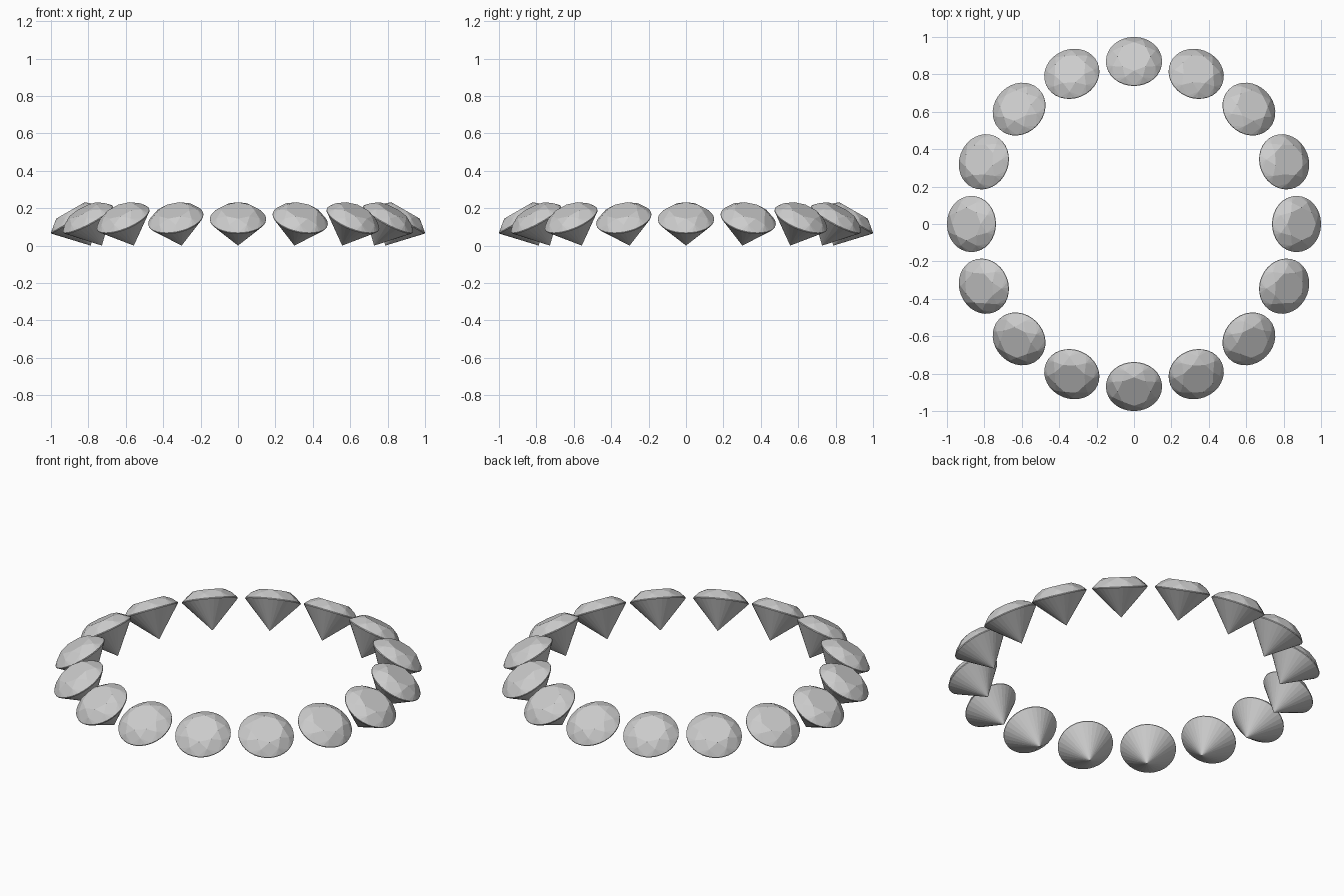
import bpy, bmesh, math
from mathutils import Matrix

if "Cube" in bpy.data.objects:
    bpy.data.objects.remove(bpy.data.objects["Cube"])

COUNT, RING_R, TILT = 16, 0.869, math.radians(30)
R, TABLE_R, CROWN, PAVILION, GIRDLE = 0.15, 0.088, 0.054, 0.163, 0.005


def ring(bm, n, radius, z, offset=0.0):
    for i in range(n):
        a = 2 * math.pi * i / n + offset
        bm.verts.new((radius * math.cos(a), radius * math.sin(a), z))


# brilliant-cut gem: table, star/kite corners, girdle band and culet, joined by a convex hull
bm = bmesh.new()
g = GIRDLE / 2
kite_r = 0.124
kite_z = g + (CROWN - g) * (R - kite_r * math.cos(math.pi / 8)) / (R - TABLE_R)
ring(bm, 8, TABLE_R, CROWN)
ring(bm, 8, kite_r, kite_z, math.pi / 8)
ring(bm, 32, R, g)
ring(bm, 32, R, -g)
bm.verts.new((0, 0, -PAVILION))
bmesh.ops.convex_hull(bm, input=bm.verts[:])
bmesh.ops.dissolve_limit(bm, angle_limit=math.radians(0.5), verts=bm.verts[:], edges=bm.edges[:])
bmesh.ops.recalc_face_normals(bm, faces=bm.faces[:])
mesh = bpy.data.meshes.new("gem")
bm.to_mesh(mesh)
bm.free()

# ring of gems, each leaning outward
height = PAVILION * math.cos(TILT)
for i in range(COUNT):
    gem = bpy.data.objects.new(f"gem_{i + 1:02d}", mesh)
    gem.matrix_world = (Matrix.Rotation(2 * math.pi * i / COUNT, 4, 'Z')
                        @ Matrix.Translation((RING_R, 0, height))
                        @ Matrix.Rotation(TILT, 4, 'Y'))
    bpy.context.collection.objects.link(gem)
